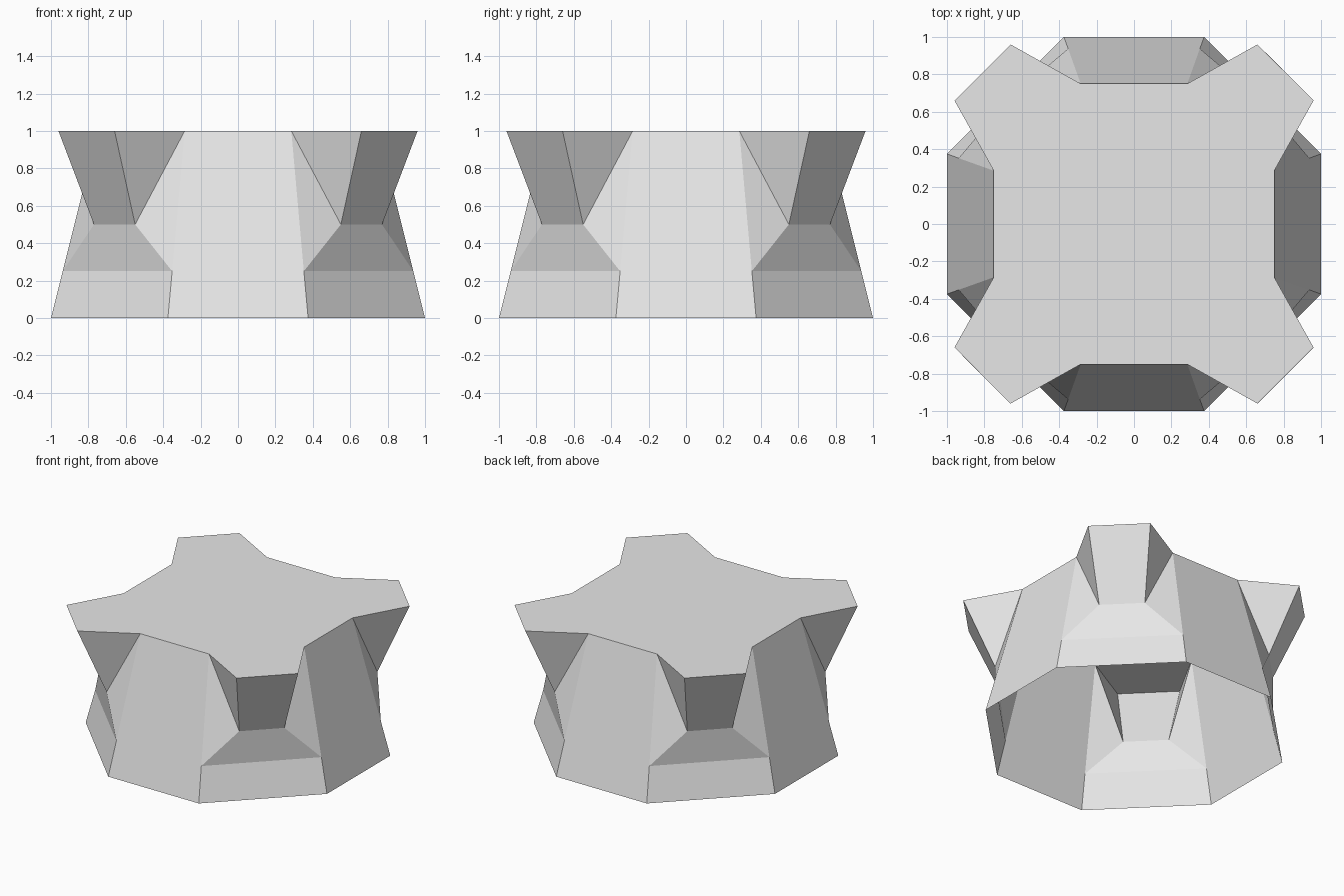
import bpy
import bmesh
from mathutils import Matrix, Vector
from math import pi

cube = bpy.data.objects.get("Cube")
if cube:
    bpy.data.objects.remove(cube)

grey = bpy.data.materials.new("light grey")
grey.use_nodes = True
grey.diffuse_color = (0.8, 0.8, 0.8, 1)
grey.node_tree.nodes["Principled BSDF"].inputs["Base Color"].default_value = (0.8, 0.8, 0.8, 1)


def finish(bm, name):
    mesh = bpy.data.meshes.new(name)
    bm.to_mesh(mesh)
    bm.free()
    mesh.materials.append(grey)
    obj = bpy.data.objects.new(name, mesh)
    bpy.context.collection.objects.link(obj)
    return obj


# Left half of one notched corner; the right half is its mirror across the diagonal
profile = {
    "base": (0.375, -1, 0),
    "ledge": (0.352, -0.9375, 0.25),
    "waist": (0.55, -0.77, 0.5),
    "arm": (0.66, -0.96, 1),
    "rim": (0.285, -0.75, 1),
}

bm = bmesh.new()
corners = []
for quarter in range(4):
    turn = Matrix.Rotation(quarter * pi / 2, 3, "Z")
    left = {k: bm.verts.new(turn @ Vector(p)) for k, p in profile.items()}
    right = {k: bm.verts.new(turn @ Vector((-p[1], -p[0], p[2]))) for k, p in profile.items()}
    corners.append((left, right))

top_outline = []
for i, (a, b) in enumerate(corners):
    # Foot, ledge and outward-leaning arm end
    for low, high in (("base", "ledge"), ("ledge", "waist"), ("waist", "arm")):
        bm.faces.new((a[low], b[low], b[high], a[high]))
    # Notch cheeks
    bm.faces.new((a["rim"], a["ledge"], a["waist"]))
    bm.faces.new((a["rim"], a["waist"], a["arm"]))
    bm.faces.new((b["rim"], b["waist"], b["ledge"]))
    bm.faces.new((b["rim"], b["arm"], b["waist"]))
    # Sloping wall to the next corner
    n = corners[(i + 1) % 4][0]
    bm.faces.new((b["base"], n["base"], n["ledge"], n["rim"], b["rim"], b["ledge"]))
    top_outline += [a["rim"], a["arm"], b["arm"], b["rim"]]

# Star-shaped top; the underside stays open
bm.faces.new(top_outline)
finish(bm, "pedestal_shell")

# Thin round plate lying on the top
bm = bmesh.new()
bmesh.ops.create_circle(bm, cap_ends=True, segments=12, radius=0.37)
plate = finish(bm, "top_disc")
plate.location.z = 1.001
